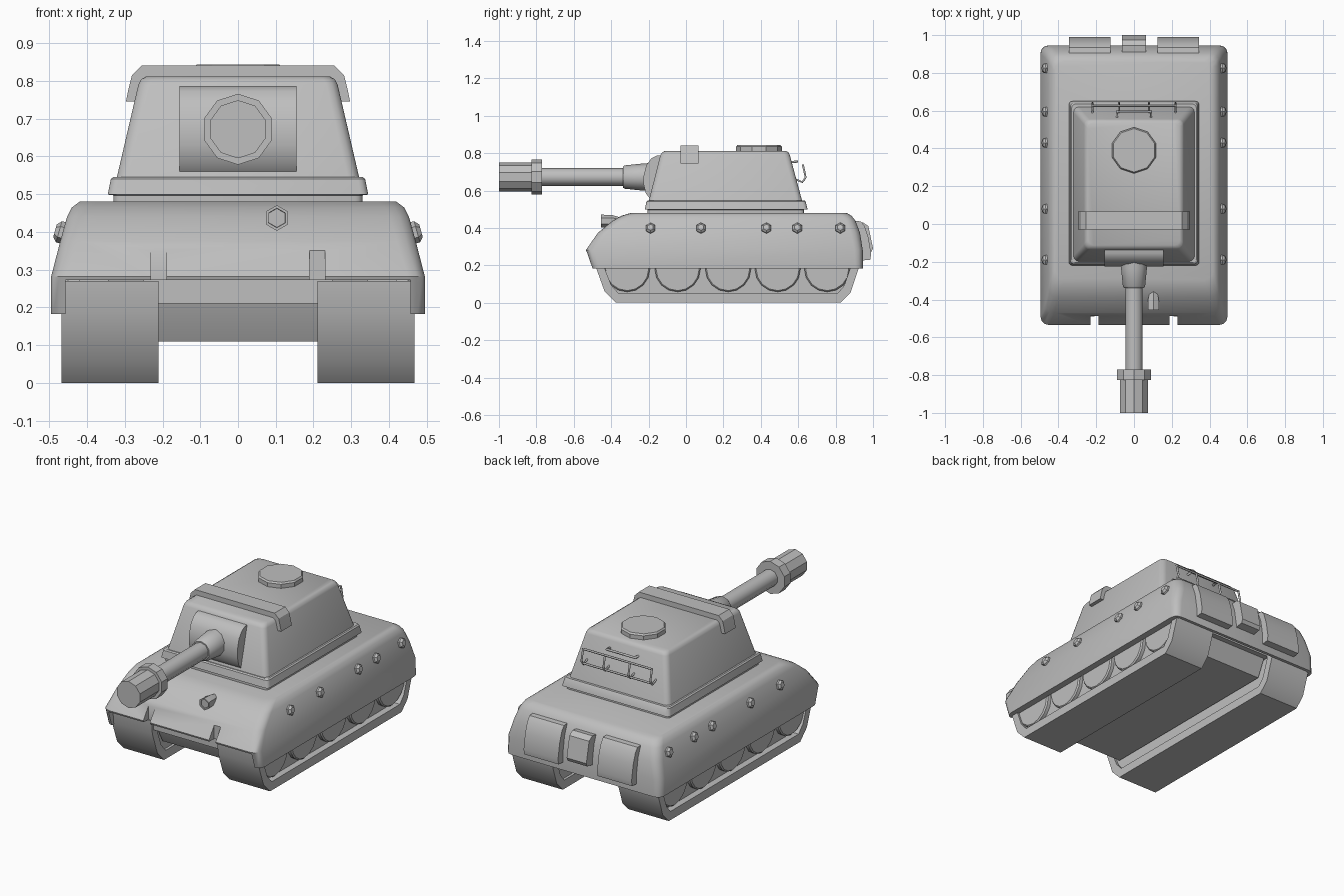
import bpy, bmesh, math
from mathutils import Vector

if "Cube" in bpy.data.objects:
    bpy.data.objects.remove(bpy.data.objects["Cube"])

grey = bpy.data.materials.new("painted_grey")
grey.diffuse_color = (0.52, 0.52, 0.52, 1)
grey.use_nodes = True
grey.node_tree.nodes["Principled BSDF"].inputs["Base Color"].default_value = grey.diffuse_color


def make(name, verts, faces, angle=40):
    me = bpy.data.meshes.new(name)
    me.from_pydata([tuple(v) for v in verts], [], faces)
    bm = bmesh.new()
    bm.from_mesh(me)
    bmesh.ops.recalc_face_normals(bm, faces=bm.faces[:])
    bm.to_mesh(me)
    bm.free()
    me.materials.append(grey)
    ob = bpy.data.objects.new(name, me)
    bpy.context.collection.objects.link(ob)
    smooth(ob, angle)
    return ob


def smooth(ob, angle):
    bpy.ops.object.select_all(action='DESELECT')
    ob.select_set(True)
    bpy.context.view_layer.objects.active = ob
    bpy.ops.object.shade_smooth_by_angle(angle=math.radians(angle))


def stack(name, rings, angle=40):
    """Skin a list of equal rings and cap both ends."""
    n = len(rings[0])
    verts = [p for r in rings for p in r]
    faces = [(k * n + i, k * n + (i + 1) % n, (k + 1) * n + (i + 1) % n, (k + 1) * n + i)
             for k in range(len(rings) - 1) for i in range(n)]
    faces += [tuple(range(n)), tuple(range(len(verts) - n, len(verts)))]
    return make(name, verts, faces, angle)


def layers(name, rows, angle=40):
    """Rounded rectangles (z, half_x, y0, y1, corner) stacked upward."""
    rings = []
    for z, hx, y0, y1, c in rows:
        ring = []
        for cx, cy, a0 in ((hx - c, y1 - c, 0), (c - hx, y1 - c, 90),
                           (c - hx, y0 + c, 180), (hx - c, y0 + c, 270)):
            for k in range(4):
                a = math.radians(a0 + 30 * k)
                ring.append((cx + c * math.cos(a), cy + c * math.sin(a), z))
        rings.append(ring)
    return stack(name, rings, angle)


def turned(name, origin, axis, up, prof, n, angle=25):
    """Turned part: (distance, radius) pairs along an axis."""
    o, d = Vector(origin), Vector(axis).normalized()
    side = d.cross(Vector(up)).normalized()
    u = side.cross(d)
    rings = [[o + d * t + (u * math.cos(2 * math.pi * i / n) + side * math.sin(2 * math.pi * i / n)) * r
              for i in range(n)] for t, r in prof]
    return stack(name, rings, angle)


def side_profile(name, pts, x0, x1, angle=40):
    return stack(name, [[(x, y, z) for y, z in pts] for x in (x0, x1)], angle)


def box(name, x0, x1, y0, y1, z0, z1):
    return side_profile(name, [(y0, z0), (y1, z0), (y1, z1), (y0, z1)], x0, x1)


def cut(ob, cutter):
    m = ob.modifiers.new("cut", 'BOOLEAN')
    m.object, m.operation, m.solver = cutter, 'DIFFERENCE', 'EXACT'
    bpy.context.view_layer.objects.active = ob
    bpy.ops.object.modifier_apply(modifier=m.name)
    bpy.data.objects.remove(cutter)


def rod(name, pts, r=0.006):
    cu = bpy.data.curves.new(name, 'CURVE')
    cu.dimensions = '3D'
    cu.bevel_depth, cu.bevel_resolution, cu.use_fill_caps = r, 1, True
    sp = cu.splines.new('POLY')
    sp.points.add(len(pts) - 1)
    for p, c in zip(sp.points, pts):
        p.co = (*c, 1)
    cu.materials.append(grey)
    bpy.context.collection.objects.link(bpy.data.objects.new(name, cu))


# Hull shell: open underneath and at the front, with two notches in the front lip
hull = layers("hull", [(.182, .495, -.50, .945, .04), (.282, .495, -.535, .945, .045),
                       (.375, .471, -.47, .93, .05), (.44, .453, -.39, .905, .05),
                       (.465, .44, -.345, .885, .05), (.48, .42, -.295, .86, .05)])
cut(hull, box("cutter", -.457, .457, -2, .928, -1, .272))
for s in (-1, 1):
    cut(hull, box("cutter", s * .21 - .021, s * .21 + .021, -1, -.487, .2, .5))
smooth(hull, 40)

# Belly between the tracks
side_profile("belly", [(-.45, .275), (-.43, .2), (-.38, .11), (.80, .11), (.88, .275)], -.215, .215)
box("belly_shoulder", -.25, .25, -.47, .88, .21, .275)

# Tracks, inner webs and road wheels
outer = [(-.375, .0), (-.435, .06), (-.482, .19), (-.49, .27),
         (.925, .27), (.925, .19), (.88, .055), (.825, .0)]
inner = [(-.36, .05), (-.40, .095), (-.437, .19), (-.445, .25),
         (.885, .25), (.88, .19), (.845, .09), (.81, .05)]
for s in (-1, 1):
    n = len(outer)
    loops = [[(s * x, y, z) for y, z in p] for p, x in
             ((outer, .21), (outer, .468), (inner, .468), (inner, .21))]
    make("track", [p for l in loops for p in l],
         [(k * n + i, k * n + (i + 1) % n, (k + 1) % 4 * n + (i + 1) % n, (k + 1) % 4 * n + i)
          for k in range(4) for i in range(n)])
    side_profile("track_web", inner, s * .225, s * .43)
    for y in (-.315, -.045, .225, .49, .755):
        turned("road_wheel", (s * .42, y, .18), (s, 0, 0), (0, 0, 1),
               [(0, .122), (.03, .122), (.037, .115)], 16, 40)

# Hexagonal studs along the hull sides
for s in (-1, 1):
    for y in (-.19, .08, .43, .595, .825):
        turned("side_stud", (s * .455, y, .395), (s * .96, 0, .27), (0, 0, 1),
               [(0, .029), (.02, .029), (.031, .017)], 6)

# Rear stowage boxes
rear = [(.87, .44), (.935, .435), (.955, .41), (.975, .35), (.99, .26), (.985, .23), (.93, .225)]
for s in (-1, 1):
    side_profile("rear_box", rear, s * .125, s * .345, 30)
side_profile("rear_centre_box", [(.88, .42), (.945, .43), (.975, .41), (1.0, .29), (.99, .27), (.93, .26)],
             -.063, .063, 20)

# Front lamp
turned("front_lamp", (.103, -.455, .437), (0, 1, 0), (0, 0, 1),
       [(.006, .025), (0, .026), (0, .034), (.06, .032), (.13, .012)], 6)

# Turret
layers("turret_ring", [(.475, .33, -.205, .63, .02), (.497, .33, -.205, .63, .02),
                       (.499, .345, -.22, .65, .02), (.54, .337, -.212, .64, .02),
                       (.546, .33, -.205, .635, .02)], 30)
layers("turret_body", [(.54, .322, -.20, .622, .03), (.79, .264, -.137, .555, .03),
                       (.804, .257, -.127, .548, .03), (.812, .243, -.113, .535, .03)])
turned("roof_hatch", (0, .39, .80), (0, 0, 1), (0, 1, 0), [(0, .122), (.035, .122), (.044, .115)], 10)

# Strap folded over the roof and down both sides
half = [(.297, .745), (.291, .775), (.281, .815), (.255, .841)]
strap = half + [(-x, z) for x, z in reversed(half)] + [(-.275, .745), (-.25, .80), (.25, .80), (.275, .745)]
stack("roof_strap", [[(x, y, z) for x, z in strap] for y in (-.03, .067)], 30)

# Mantlet and gun
side_profile("mantlet", [(-.10, .56), (-.195, .56), (-.215, .585), (-.226, .63), (-.226, .68),
                         (-.212, .735), (-.185, .772), (-.155, .787), (-.08, .787)], -.155, .155)
for name, prof, ang in (("gun_sleeve", [(.19, .075), (.235, .072), (.33, .062), (.338, .055)], 40),
                        ("gun_barrel", [(.30, .048), (.80, .048)], 40),
                        ("muzzle_collar", [(.77, .094), (.825, .094)], 25),
                        ("muzzle", [(.80, .077), (1.0, .077)], 25)):
    turned(name, (0, 0, .672), (0, -1, 0), (0, 0, 1), prof, 10, ang)

# Rear turret rails and grab handle
for z, y in ((.655, .63), (.735, .625)):
    rod("rail_bar", [(-.22, y, z), (.22, y, z)])
for x in (-.22, -.08, .08, .22):
    rod("rail_post", [(x, .575, .665), (x, .622, .645), (x, .64, .67), (x, .625, .737)])
rod("grab_handle", [(-.09, .55, .75), (-.09, .595, .755), (.09, .595, .755), (.09, .55, .75)], .007)
